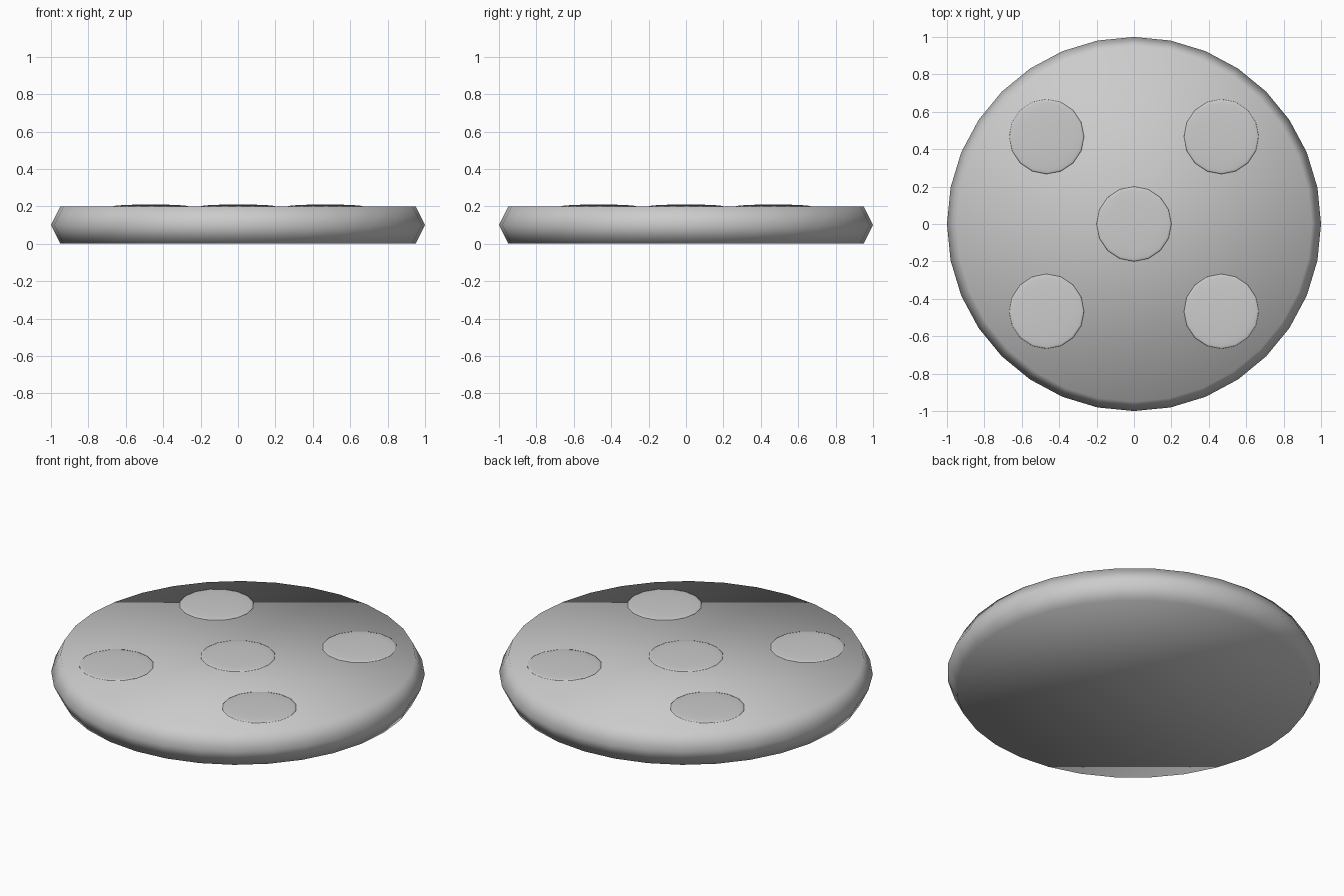
import bpy, bmesh, math

if "Cube" in bpy.data.objects:
    bpy.data.objects.remove(bpy.data.objects["Cube"])

# Disc body: 32-sided, widest at mid height
bm = bmesh.new()
rings = []
for r, z in [(0.95, 0.0), (1.0, 0.1), (0.95, 0.2)]:
    rings.append([bm.verts.new((r * math.cos(math.tau * i / 32),
                                r * math.sin(math.tau * i / 32), z)) for i in range(32)])
for low, high in zip(rings, rings[1:]):
    for i in range(32):
        j = (i + 1) % 32
        bm.faces.new((low[i], low[j], high[j], high[i]))
bm.faces.new(rings[0][::-1])
bm.faces.new(rings[-1])
mesh = bpy.data.meshes.new("disc_body")
bm.to_mesh(mesh)
bm.free()
mesh.shade_smooth()
bpy.context.collection.objects.link(bpy.data.objects.new("disc_body", mesh))


# Shallow domed spots on the top face
def spot(name, x, y):
    bpy.ops.mesh.primitive_uv_sphere_add(segments=16, ring_count=8, radius=0.2, location=(x, y, 0.2))
    ob = bpy.context.object
    ob.name = name
    ob.scale.z = 0.05
    bpy.ops.object.shade_smooth()


spot("spot_centre", 0, 0)
for side, x in (("left", -0.467), ("right", 0.467)):
    for end, y in (("front", -0.467), ("back", 0.467)):
        spot(f"spot_{end}_{side}", x, y)
